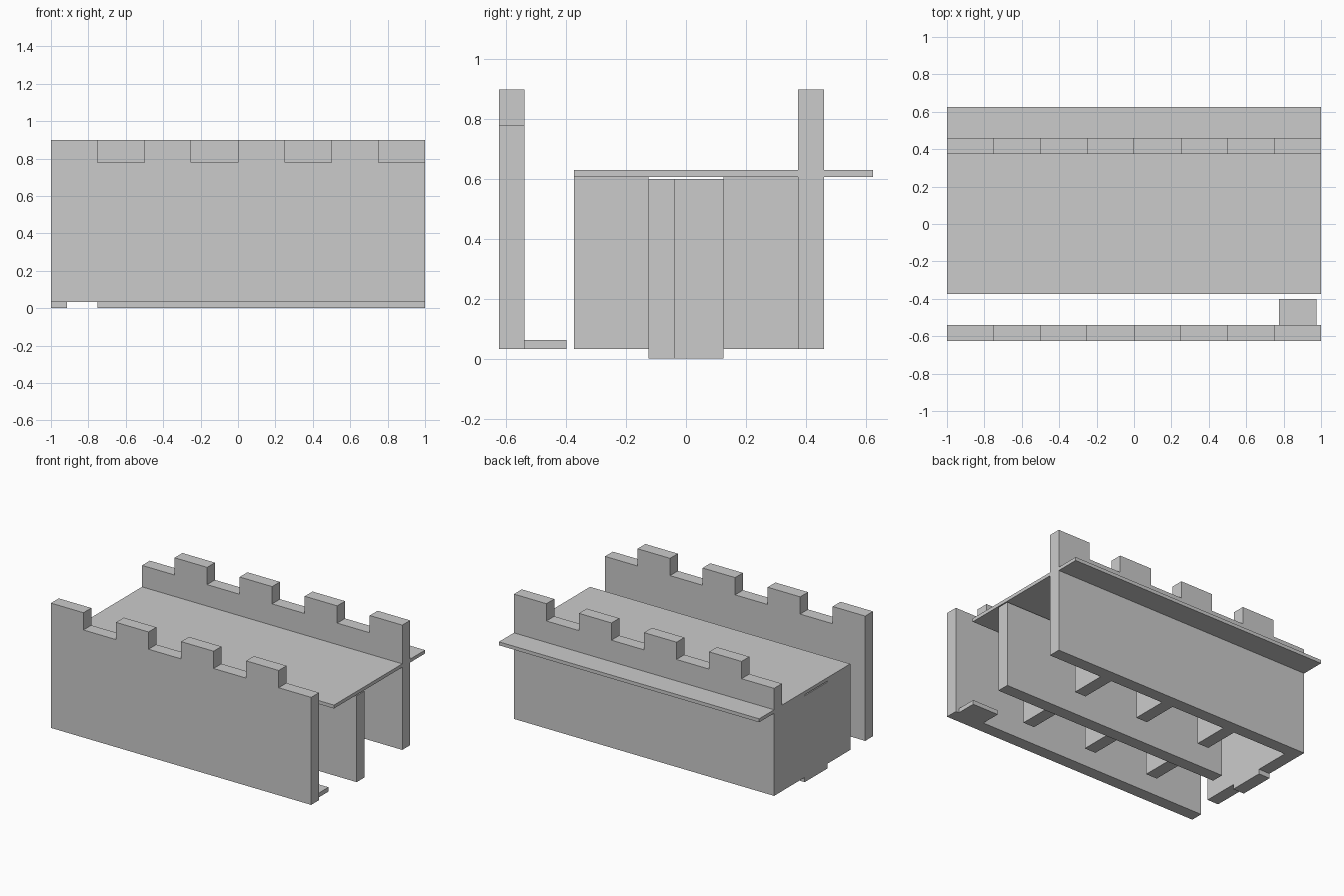
import bpy
import bmesh

cube = bpy.data.objects.get("Cube")
if cube:
    bpy.data.objects.remove(cube, do_unlink=True)

grey = bpy.data.materials.new("stone_grey")
grey.use_nodes = True
colour = (0.6, 0.6, 0.6, 1)
grey.diffuse_color = colour
grey.node_tree.nodes["Principled BSDF"].inputs["Base Color"].default_value = colour

WALL = 0.086            # wall thickness
BASE, DECK = 0.033, 0.607
NOTCH, TOP = 0.78, 0.9


def finish(name, bm):
    bmesh.ops.recalc_face_normals(bm, faces=bm.faces)
    mesh = bpy.data.meshes.new(name)
    bm.to_mesh(mesh)
    bm.free()
    mesh.materials.append(grey)
    obj = bpy.data.objects.new(name, mesh)
    bpy.context.scene.collection.objects.link(obj)
    return obj


def box(name, xs, ys, zs):
    bm = bmesh.new()
    bmesh.ops.create_cube(bm, size=1)
    for v in bm.verts:
        for axis, (low, high) in enumerate((xs, ys, zs)):
            v.co[axis] = low if v.co[axis] < 0 else high
    return finish(name, bm)


def battlement_wall(name, y, first_raised):
    """Crenellated outline in the XZ plane, extruded to the wall thickness."""
    outline = [(1, BASE), (-1, BASE)]
    for i in range(8):
        z = TOP if (i % 2 == 0) == first_raised else NOTCH
        outline += [(-1 + i / 4, z), (-1 + (i + 1) / 4, z)]
    bm = bmesh.new()
    face = bm.faces.new([bm.verts.new((x, y, z)) for x, z in outline])
    moved = bmesh.ops.extrude_face_region(bm, geom=[face])["geom"]
    verts = [g for g in moved if isinstance(g, bmesh.types.BMVert)]
    bmesh.ops.translate(bm, verts=verts, vec=(0, WALL, 0))
    if face.is_valid and not any(len(e.link_faces) != 2 for e in bm.edges):
        return finish(name, bm)
    # Close the first side if the extrusion consumed it
    bmesh.ops.holes_fill(bm, edges=[e for e in bm.edges if len(e.link_faces) < 2])
    return finish(name, bm)


# Long battlemented walls with alternating teeth
battlement_wall("front_wall", -0.625, True)
battlement_wall("rear_wall", 0.375, False)

# Walkway passing through the rear wall
box("walkway_deck", (-1, 1), (-0.375, 0.625), (DECK, 0.631))

# Cross walls: a pair of panels either side of a central doorway
for i in range(4):
    x = -1 + i / 2
    for side, ys in (("front", (-0.375, -0.125)), ("rear", (0.125, 0.375))):
        box(f"cross_wall_{side}_{i + 1}", (x, x + WALL), ys, (BASE, DECK))

# Door filling the end doorway, and the long sliding inner wall
box("end_door", (-1, -1 + WALL), (-0.125, 0.125), (0, 0.6))
box("inner_wall", (-0.75, 1), (-0.125, -0.125 + WALL), (0, 0.6))

# Small step behind the front wall
box("step", (0.775, 0.975), (-0.625 + WALL, -0.4), (BASE, 0.063))
